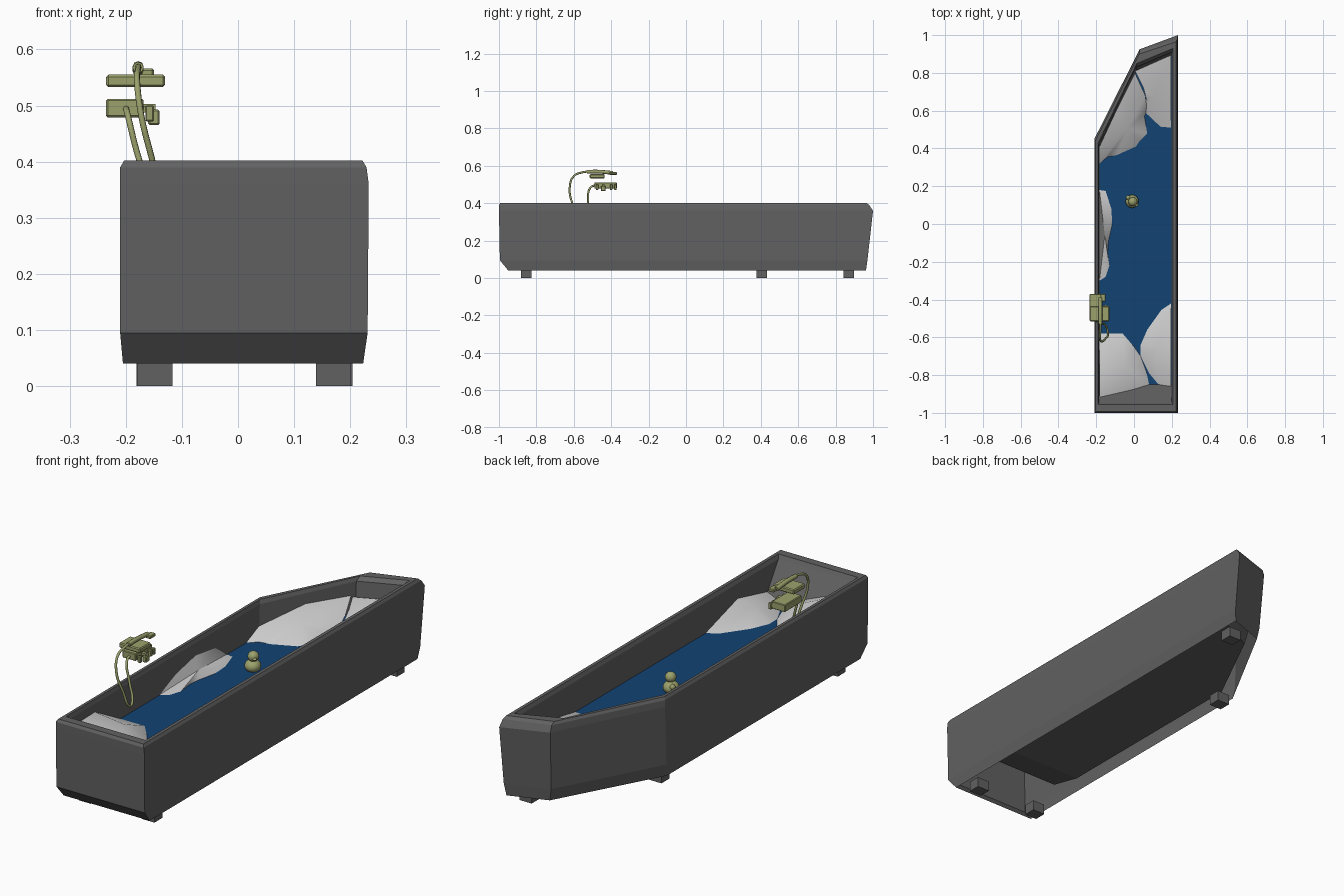
import bpy, bmesh, math
from mathutils import Vector

if "Cube" in bpy.data.objects:
    bpy.data.objects.remove(bpy.data.objects["Cube"])


def material(name, rgb):
    m = bpy.data.materials.new(name)
    m.diffuse_color = (*rgb, 1)
    m.use_nodes = True
    m.node_tree.nodes["Principled BSDF"].inputs["Base Color"].default_value = m.diffuse_color
    return m


DARK = material("dark_grey", (0.12, 0.12, 0.12))
BLUE = material("water_blue", (0.006, 0.055, 0.17))
FOAM = material("foam_white", (0.72, 0.72, 0.72))
OLIVE = material("olive", (0.33, 0.36, 0.15))


def finish(name, bm, mat, smooth=None):
    bmesh.ops.recalc_face_normals(bm, faces=bm.faces)
    me = bpy.data.meshes.new(name)
    bm.to_mesh(me)
    bm.free()
    ob = bpy.data.objects.new(name, me)
    bpy.context.collection.objects.link(ob)
    me.materials.append(mat)
    if smooth:
        bpy.ops.object.select_all(action='DESELECT')
        ob.select_set(True)
        bpy.context.view_layer.objects.active = ob
        bpy.ops.object.shade_smooth_by_angle(angle=math.radians(smooth))
    return ob


def box(name, x0, x1, y0, y1, z0, z1, mat, bevel=0.0):
    bm = bmesh.new()
    bmesh.ops.create_cube(bm, size=1)
    for v in bm.verts:
        v.co = ((x0 + x1) / 2 + v.co.x * (x1 - x0), (y0 + y1) / 2 + v.co.y * (y1 - y0),
                (z0 + z1) / 2 + v.co.z * (z1 - z0))
    if bevel:
        bmesh.ops.bevel(bm, geom=bm.edges[:], offset=bevel, segments=1, affect='EDGES')
    return finish(name, bm, mat)


def tube(name, pts, r, mat):
    cu = bpy.data.curves.new(name, 'CURVE')
    cu.dimensions = '3D'
    cu.bevel_depth, cu.bevel_resolution, cu.use_fill_caps = r, 2, True
    cu.resolution_u = 6
    sp = cu.splines.new('BEZIER')
    sp.bezier_points.add(len(pts) - 1)
    for b, p in zip(sp.bezier_points, pts):
        b.co = p
        b.handle_left_type = b.handle_right_type = 'AUTO'
    ob = bpy.data.objects.new(name, cu)
    bpy.context.collection.objects.link(ob)
    cu.materials.append(mat)
    return ob


# Tub: five-cornered rings, open underneath, over the rim and down into the basin
def ring(xl, xr, yf, yb, xm, ym, yl):
    return [(xl, yf), (xr, yf), (xr, yb), (xm, ym), (xl, yl)]


LIP = ring(-.185, .2, -.945, .91, .01, .83, .42)
LOW = ring(-.18, .195, -.76, .88, .02, .8, .4)
rings = [
    (.04, ring(-.205, .223, -.95, .962, .05, .90, .43)),
    (.095, ring(-.21, .231, -.995, .97, .04, .905, .44)),
    (.36, ring(-.21, .233, -1, 1.0, .03, .925, .45)),
    (.39, ring(-.21, .229, -1, .98, .03, .915, .45)),
    (.402, ring(-.203, .222, -.992, .965, .028, .90, .445)),
    (.402, ring(-.19, .207, -.955, .93, .015, .85, .43)),
    (.385, LIP),
    (.12, LOW),
    (.08, ring(-.175, .19, -.6, .86, .02, .78, .39)),
]
bm = bmesh.new()
loops = [[bm.verts.new((x, y, z)) for x, y in pts] for z, pts in rings]
for a, b in zip(loops, loops[1:]):
    for i in range(5):
        j = (i + 1) % 5
        bm.faces.new((a[i], a[j], b[j], b[i]))
bm.faces.new(loops[-1])
finish("tub", bm, DARK)

# Feet
for n, x, y in (("front_left", -.148, -.855), ("front_right", .17, -.855),
                ("back_left", -.15, .405), ("back_right", .173, .87)):
    box(n + "_foot", x - .031, x + .031, y - .028, y + .028, 0, .047, DARK)

# Water surface fitted to the basin wall
WZ = .25
t = (.385 - WZ) / (.385 - .12)
bm = bmesh.new()
bm.faces.new([bm.verts.new((a[0] + (b[0] - a[0]) * t, a[1] + (b[1] - a[1]) * t, WZ))
              for a, b in zip(LIP, LOW)])
finish("water", bm, BLUE)


# Foam mounds: outline at the waterline, raised where it rests on the tub wall
def foam(name, shore, wall, height):
    bm = bmesh.new()
    edge = [bm.verts.new((x, y, WZ + .001)) for x, y in shore]
    edge += [bm.verts.new((x, y, z)) for x, y, z in wall]
    c = sum((v.co for v in edge), Vector()) / len(edge)
    top = bm.verts.new((c.x, c.y, height))
    for a, b in zip(edge, edge[1:] + edge[:1]):
        bm.faces.new((a, b, top))
    finish(name, bm, FOAM, 50)


foam("foam_back_left", [(-.183, .32), (-.14, .355), (-.09, .365), (.01, .41), (.03, .44), (.07, .48),
                        (.055, .57), (.07, .60)],
     [(.06, .68, .30), (.005, .80, .33), (-.09, .61, .34), (-.183, .41, .29)], .31)
foam("foam_back_right", [(.197, .51), (.14, .515), (.055, .595)],
     [(.065, .66, .28), (.05, .72, .31), (.005, .81, .32), (.197, .895, .32)], .30)
foam("foam_left", [(-.183, .18), (-.15, .175), (-.12, .08), (-.115, 0), (-.135, -.09), (-.14, -.15),
                   (-.13, -.22), (-.15, -.28), (-.183, -.3)],
     [(-.183, -.18, .30), (-.183, -.04, .33), (-.183, .1, .31)], .28)
foam("foam_front_left", [(-.183, -.58), (-.06, -.58), (.0, -.65), (.035, -.7), (.065, -.78), (.08, -.85)],
     [(0, -.875, .285), (-.183, -.92, .345), (-.183, -.76, .35)], .325)
foam("foam_front_right", [(.197, -.42), (.145, -.455), (.07, -.56), (.035, -.64), (.035, -.7),
                          (.08, -.79), (.13, -.85)],
     [(.197, -.86, .27), (.197, -.65, .32)], .30)


# Floating bath toy
def ball(name, c, r, sz=1):
    bm = bmesh.new()
    bmesh.ops.create_uvsphere(bm, u_segments=16, v_segments=10, radius=r)
    for v in bm.verts:
        v.co = Vector((v.co.x, v.co.y, v.co.z * sz)) + Vector(c)
    finish(name, bm, OLIVE, 40)


ball("toy_body", (-.01, .12, .27), .035, .8)
ball("toy_head", (-.006, .118, .314), .024, .95)
ball("toy_beak", (.013, .101, .311), .009, .6)
ball("toy_tail", (-.031, .14, .283), .012)

# Shower hose hanging in a loop over the rim
tube("hose", [(-.2, -.475, .497), (-.197, -.51, .485), (-.175, -.525, .40), (-.146, -.545, .325),
              (-.138, -.575, .318), (-.150, -.605, .39), (-.172, -.622, .48), (-.18, -.60, .545),
              (-.178, -.55, .566), (-.178, -.49, .57)], .0055, OLIVE)

# Hand shower resting on its cradle
box("cradle_plate", -.235, -.13, -.515, -.435, .533, .555, OLIVE, .004)
tube("shower_handle", [(-.178, -.53, .568), (-.178, -.47, .569), (-.178, -.39, .562)], .01, OLIVE)
box("shower_head", -.178, -.15, -.41, -.37, .552, .566, OLIVE, .003)

# Mixer body, side lever and taps below
box("mixer_body", -.235, -.168, -.49, -.37, .479, .512, OLIVE, .003)
box("mixer_lever_arm", -.17, -.147, -.45, -.435, .492, .503, OLIVE)
box("mixer_lever", -.16, -.14, -.455, -.43, .465, .493, OLIVE, .003)
for i, y in enumerate((-.475, -.40, -.378)):
    box("mixer_tap_%d" % i, -.165, -.15, y - .007, y + .007, .472, .50, OLIVE, .002)
    box("tap_arm_%d" % i, -.172, -.158, y - .005, y + .005, .488, .499, OLIVE)
